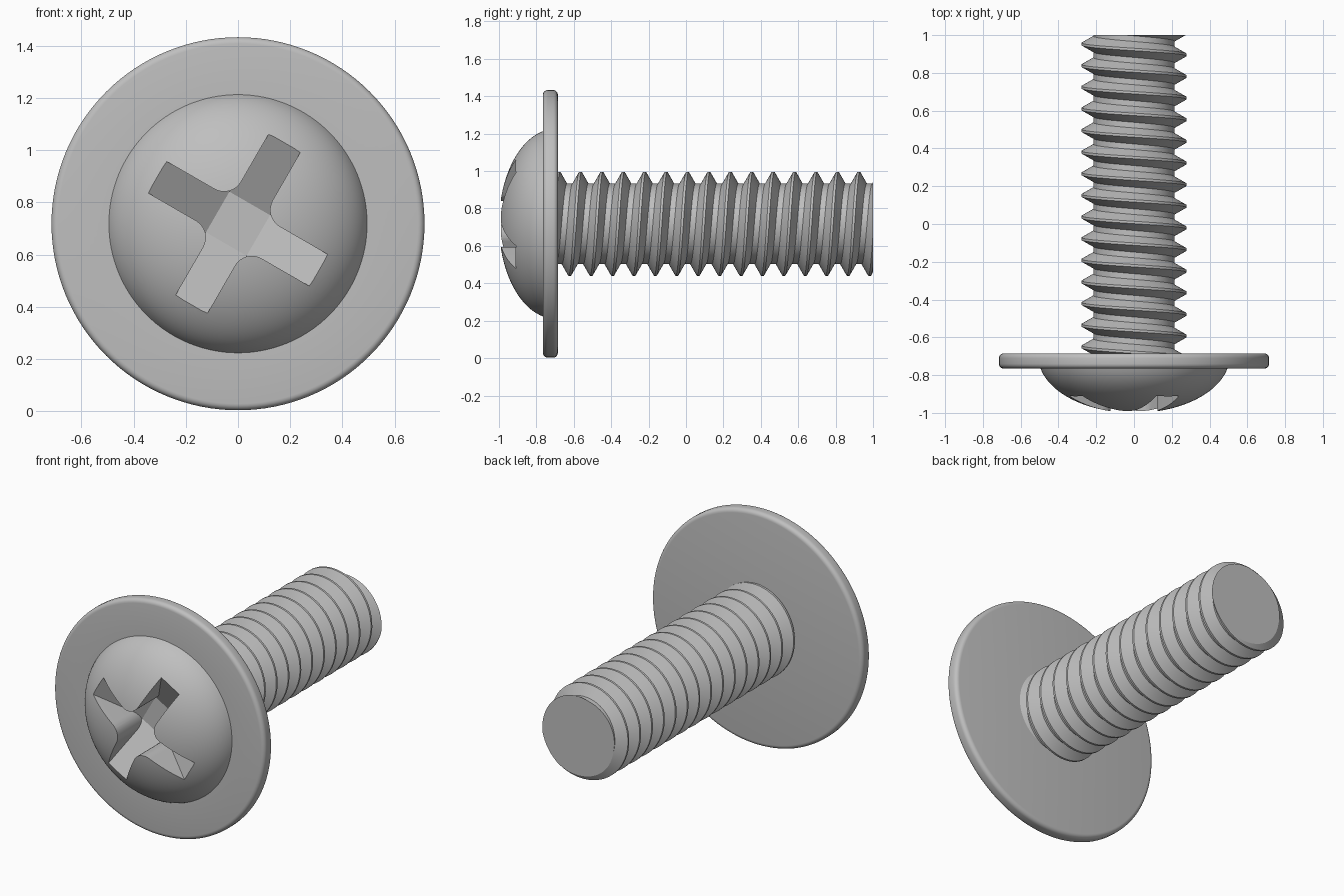
import bpy, bmesh, math

cube = bpy.data.objects.get("Cube")
if cube:
    bpy.data.objects.remove(cube, do_unlink=True)

AXIS_Z = 0.718          # height of the screw axis
PITCH = 0.1145
ROOT_R, CREST_R = 0.215, 0.278
ARM_ANGLE = math.radians(60)

steel = bpy.data.materials.new("steel grey")
steel.use_nodes = True
steel.diffuse_color = (0.52, 0.52, 0.52, 1)
steel.node_tree.nodes["Principled BSDF"].inputs["Base Color"].default_value = (0.52, 0.52, 0.52, 1)


def finish(name, bm):
    """Turn a bmesh into a named object."""
    bmesh.ops.recalc_face_normals(bm, faces=bm.faces[:])
    mesh = bpy.data.meshes.new(name)
    bm.to_mesh(mesh)
    bm.free()
    mesh.materials.append(steel)
    obj = bpy.data.objects.new(name, mesh)
    bpy.context.collection.objects.link(obj)
    return obj


def lathe(name, profile, steps=128):
    """Spin (radius, y) points around the screw axis."""
    bm = bmesh.new()
    verts = [bm.verts.new((r, y, AXIS_Z)) for r, y in profile]
    edges = [bm.edges.new(pair) for pair in zip(verts, verts[1:])]
    bmesh.ops.spin(bm, geom=verts + edges, cent=(0, 0, AXIS_Z), axis=(0, 1, 0),
                   angle=math.tau, steps=steps, use_merge=False)
    bmesh.ops.remove_doubles(bm, verts=bm.verts[:], dist=1e-5)
    return finish(name, bm)


def loft(name, front, y_front, back, y_back):
    """Closed solid between two outlines, turned to the recess angle."""
    bm = bmesh.new()
    c, s = math.cos(ARM_ANGLE), math.sin(ARM_ANGLE)
    rings = [[bm.verts.new((a * c - b * s, y, AXIS_Z + a * s + b * c)) for a, b in pts]
             for pts, y in ((front, y_front), (back, y_back))]
    n = len(front)
    for i in range(n):
        j = (i + 1) % n
        bm.faces.new((rings[0][i], rings[0][j], rings[1][j], rings[1][i]))
    bm.faces.new(rings[0])
    bm.faces.new(rings[1])
    return finish(name, bm)


def boolean(target, tool, operation):
    """Apply a boolean and discard its tool."""
    mod = target.modifiers.new("cut", "BOOLEAN")
    mod.operation, mod.object, mod.solver = operation, tool, "EXACT"
    bpy.context.view_layer.objects.active = target
    bpy.ops.object.modifier_apply(modifier=mod.name)
    bpy.data.objects.remove(tool, do_unlink=True)


# Head: domed cap flowing into a thin flange with rounded rim
Y_FRONT, Y_BACK, RIM_R, ROUND = -0.765, -0.685, 0.715, 0.025
DOME_A, DOME_B, DOME_Y = 0.507, 0.30, -0.70
t_end = math.acos((DOME_Y - Y_FRONT) / DOME_B)
profile = [(DOME_A * math.sin(t_end * i / 24), DOME_Y - DOME_B * math.cos(t_end * i / 24))
           for i in range(25)]
for y0, start in ((Y_FRONT + ROUND, -90), (Y_BACK - ROUND, 0)):
    for i in range(6):
        t = math.radians(start + 18 * i)
        profile.append((RIM_R - ROUND + ROUND * math.cos(t), y0 + ROUND * math.sin(t)))
profile.append((0, Y_BACK))
head = lathe("flanged_head", profile)

# Cross recess: straight-walled cross limited by a sloping square pyramid floor
W, L, FILLET = 0.07, 0.358, 0.075
corner = [(L, W)]
for i in range(9):
    t = math.radians(270 - 90 * i / 8)
    corner.append((W + FILLET + FILLET * math.cos(t), W + FILLET + FILLET * math.sin(t)))
corner.append((W, L))
cross = []
for k in range(4):
    c, s = ((1, 0), (0, 1), (-1, 0), (0, -1))[k]
    cross += [(a * c - b * s, a * s + b * c) for a, b in corner]


def square(h):
    return [(h, h), (-h, h), (-h, -h), (h, -h)]


cutter = loft("recess_cutter", cross, -1.08, cross, -0.70)
Y_FLOOR, FLOOR_H, Y_RIM = -0.75, 0.09, -0.911
slope = (L - FLOOR_H) / (Y_FLOOR - Y_RIM)
floor = loft("recess_floor", square(FLOOR_H + slope * (Y_FLOOR + 1.1)), -1.1,
             square(FLOOR_H), Y_FLOOR)
boolean(cutter, floor, "INTERSECT")
boolean(head, cutter, "DIFFERENCE")

# Threaded shank: one thread profile swept along a helix, trimmed at both ends
SEG, FIRST, LAST = 64, -3, 16
section = [(-PITCH / 2 + 0.015, ROOT_R), (-0.0065, CREST_R),
           (0.0065, CREST_R), (PITCH / 2 - 0.015, ROOT_R)]
bm = bmesh.new()
rows = []
for i in range(SEG):
    t = math.tau * i / SEG
    rows.append([bm.verts.new((r * math.cos(t), -0.593 + PITCH * (n + i / SEG) + dy,
                               AXIS_Z + r * math.sin(t)))
                 for n in range(FIRST, LAST + 1) for dy, r in section])
for i in range(SEG):
    here = rows[i]
    after = rows[i + 1] if i + 1 < SEG else rows[0][4:]
    for c in range(len(after) - 1):
        bm.faces.new((here[c], here[c + 1], after[c + 1], after[c]))
for y, normal in ((1.0, 1), (-0.72, -1)):
    cut = bmesh.ops.bisect_plane(bm, geom=bm.verts[:] + bm.edges[:] + bm.faces[:], dist=1e-6,
                                 plane_co=(0, y, 0), plane_no=(0, normal, 0), clear_outer=True)
    rim = [e for e in cut["geom_cut"] if isinstance(e, bmesh.types.BMEdge)]
    bmesh.ops.edgeloop_fill(bm, edges=rim)
shank = finish("threaded_shank", bm)

# Smooth shading with crisp thread, rim and recess edges
bpy.ops.object.select_all(action="DESELECT")
for obj in (head, shank):
    obj.select_set(True)
bpy.context.view_layer.objects.active = head
bpy.ops.object.shade_smooth_by_angle(angle=math.radians(25))
